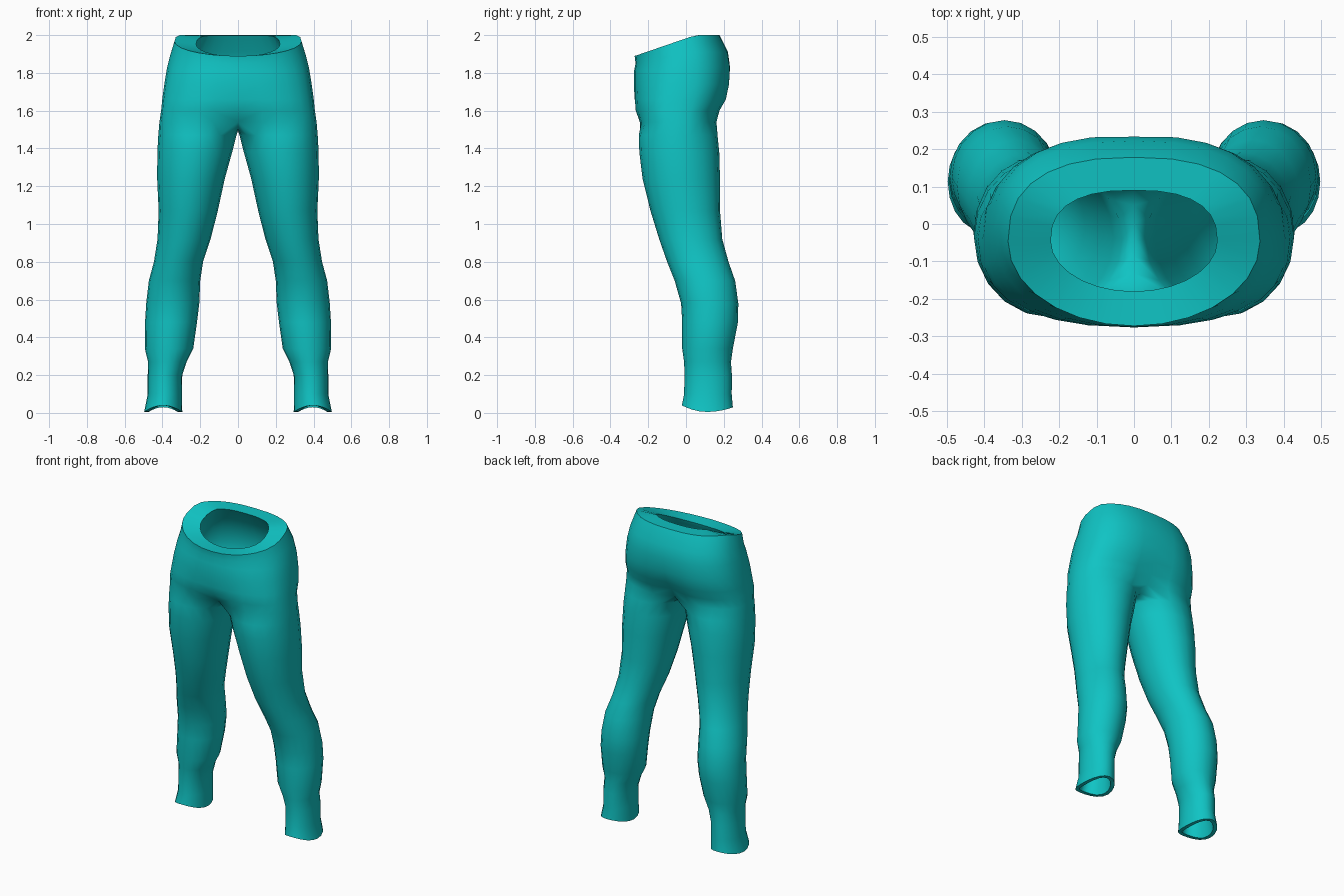
import bpy
import bmesh
import math

cube = bpy.data.objects.get("Cube")
if cube:
    bpy.data.objects.remove(cube, do_unlink=True)

SIDES = 20                # points around one leg
ARC = 15                  # of these, points that continue up into the torso
HEM_LIFT_FRONT = 0.035
HEM_LIFT_BACK = 0.025

# Leg sections: height, outer x, inner x, front y, back y
LEG = [
    (0.005, .497, .295, -.022, .248),
    (0.10, .478, .297, -.01, .242),
    (0.20, .478, .295, -.008, .243),
    (0.27, .476, .272, -.01, .238),
    (0.34, .493, .237, -.02, .248),
    (0.48, .492, .217, -.02, .275),
    (0.58, .486, .205, -.026, .277),
    (0.70, .472, .2, -.06, .26),
    (0.80, .445, .185, -.1, .225),
    (0.92, .426, .145, -.142, .192),
    (1.07, .42, .107, -.188, .18),
    (1.24, .428, .07, -.23, .18),
    (1.38, .427, .031, -.247, .176),
    (1.47, .422, .008, -.25, .167),
]

# Torso sections: height, half width, front y, back y, front drop,
# front squareness, front and back dip on the centre line
TORSO = [
    (1.54, .416, -.252, .170, 0, 2.6, .05, .05),
    (1.60, .407, -.272, .185, 0, 2.6, .02, .035),
    (1.66, .401, -.276, .218, 0, 2.5, .004, .02),
    (1.74, .39, -.276, .234, 0, 2.4, 0, .01),
    (1.83, .376, -.275, .237, .02, 2.2, 0, .004),
    (1.91, .358, -.267, .222, .06, 2.1, 0, 0),
    (2.00, .336, -.272, .178, .11, 2, 0, 0),
]
BACK_SQUARENESS = 2.5


def leg_ring(bm, section, thick):
    """Closed loop around one leg, starting at its inner front."""
    z, outer, inner, front, back = section
    cx, cy = (outer + inner) / 2, (front + back) / 2
    rx, ry = (outer - inner) / 2 - thick, (back - front) / 2 - thick
    ring = []
    for i in range(SIDES):
        a = math.tau * (i - ARC // 2) / SIDES
        lift = 0
        if section is LEG[0]:
            lift = math.sin(a) ** 2 * (HEM_LIFT_BACK if math.sin(a) > 0 else HEM_LIFT_FRONT)
        ring.append(bm.verts.new((cx + rx * math.cos(a), cy + ry * math.sin(a), z + lift)))
    return ring


def torso_arc(bm, section, thick, drop_run=0.32):
    """Half loop from the front centre around the side to the back centre."""
    z, width, front, back, drop, square, dip_f, dip_b = section
    cy, ry, rx = (front + back) / 2, (back - front) / 2 - thick, width - thick
    arc = []
    for i in range(ARC):
        a = math.pi * (i / (ARC - 1) - 0.5)
        c, s = max(math.cos(a), 0), math.sin(a)
        n = 2 / (square if s < 0 else BACK_SQUARENESS)
        x = 0 if i in (0, ARC - 1) else rx * c ** n
        y = cy + math.copysign(ry * abs(s) ** n, s)
        y += (dip_f if s < 0 else -dip_b) * math.exp(-(x / 0.08) ** 2)
        fall = min(max((0.05 - y) / drop_run, 0), 1)
        arc.append(bm.verts.new((x, y, z - drop * fall)))
    return arc


def crotch_line(bm, arc, thick):
    """Points under the body from the back centre to the front centre."""
    back, front = arc[-1].co, arc[0].co
    count = SIDES - ARC
    points = []
    for j in range(1, count + 1):
        s = j / (count + 1)
        sag = 0.045 * (1 - (2 * s - 1) ** 4)
        y = back.y + (front.y - back.y) * s
        points.append(bm.verts.new((0, y, back.z - sag + thick)))
    return points


def bridge(bm, a, b, closed):
    count = len(a)
    for i in range(count if closed else count - 1):
        j = (i + 1) % count
        bm.faces.new((a[i], a[j], b[j], b[i]))


def bridge_chain(bm, rings, closed):
    for a, b in zip(rings, rings[1:]):
        bridge(bm, a, b, closed)


bm = bmesh.new()
CLOTH = 0.024
WAIST_THICKNESS = [CLOTH, CLOTH, 0.03, 0.04, 0.055, 0.08]

# Outer and inner torso, joined across the broad slanted waist rim
outer_torso = [torso_arc(bm, s, 0) for s in TORSO]
inner_torso = [torso_arc(bm, s, t) for s, t in zip(TORSO, WAIST_THICKNESS)]
waist_hole = torso_arc(bm, (1.997, .222, -.18, .09, .11, 2, 0, 0), 0, 0.23)
bridge_chain(bm, outer_torso + [waist_hole] + inner_torso[::-1], False)

# Loops where each leg meets the torso
outer_join = outer_torso[0] + crotch_line(bm, outer_torso[0], 0)
inner_join = inner_torso[0] + crotch_line(bm, inner_torso[0], CLOTH)

# Outer leg up, inner leg down, closed by the hem
outer_leg = [leg_ring(bm, s, 0) for s in LEG]
inner_leg = [leg_ring(bm, s, CLOTH) for s in LEG]
bridge_chain(bm, outer_leg + [outer_join], True)
bridge_chain(bm, [inner_join] + inner_leg[::-1], True)
bridge(bm, inner_leg[0], outer_leg[0], True)

mesh = bpy.data.meshes.new("trousers")
bm.to_mesh(mesh)
bm.free()
trousers = bpy.data.objects.new("trousers", mesh)
bpy.context.collection.objects.link(trousers)

# Teal cloth
teal = bpy.data.materials.new("teal cloth")
teal.use_nodes = True
colour = (0.005, 0.55, 0.55, 1)
teal.diffuse_color = colour
teal.node_tree.nodes["Principled BSDF"].inputs["Base Color"].default_value = colour
mesh.materials.append(teal)

# Smooth cloth with crisp rims
bpy.ops.object.select_all(action="DESELECT")
trousers.select_set(True)
bpy.context.view_layer.objects.active = trousers
bpy.ops.object.shade_smooth_by_angle(angle=math.radians(50))

# Second half
mirror = trousers.modifiers.new("other half", "MIRROR")
mirror.use_axis[0] = True
mirror.use_mirror_merge = True
mirror.merge_threshold = 0.0005
